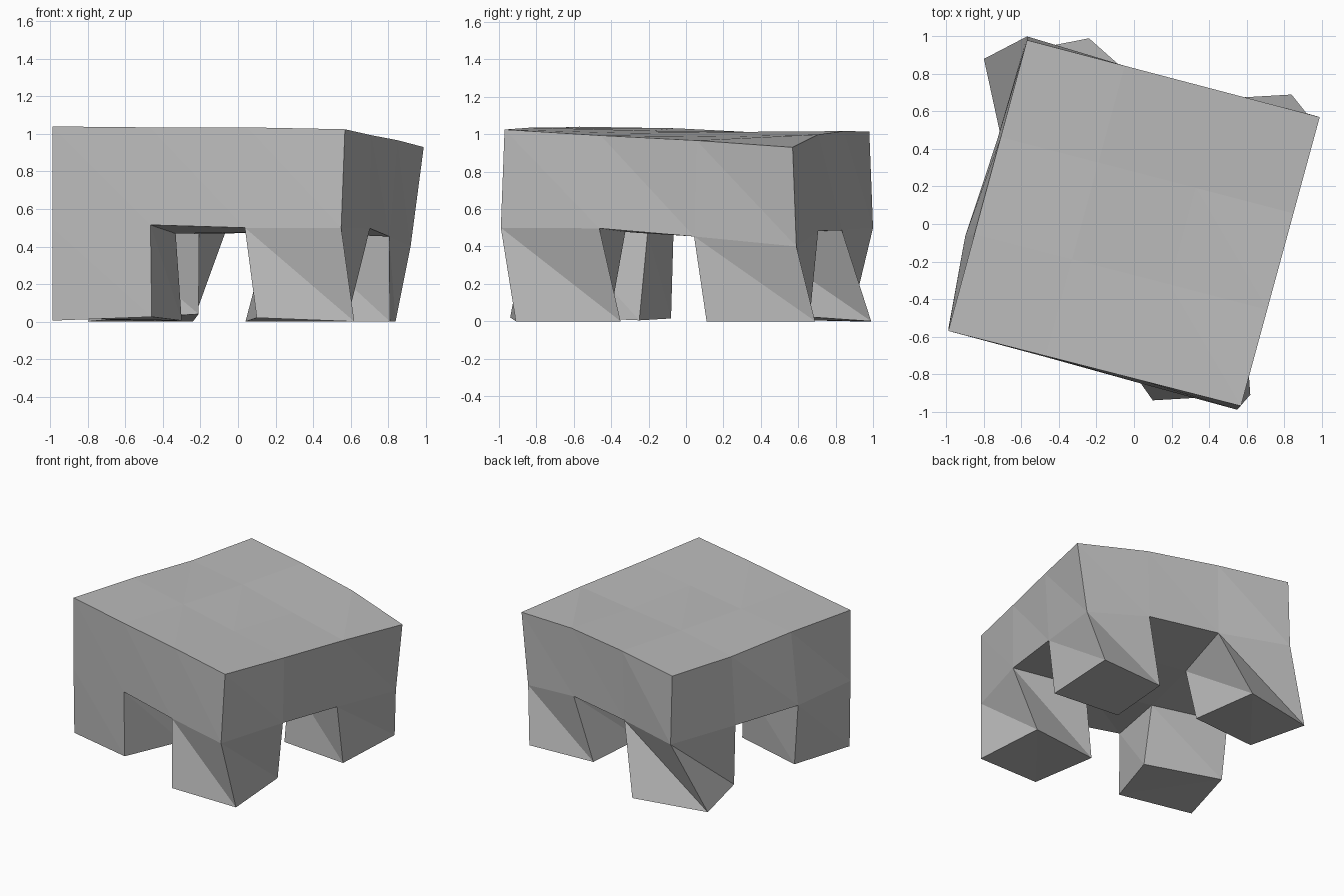
import bpy
import bmesh
from mathutils import Vector

cube = bpy.data.objects.get("Cube")
if cube:
    bpy.data.objects.remove(cube, do_unlink=True)

grey = bpy.data.materials.new("plain_grey")
grey.use_nodes = True
colour = (0.5, 0.5, 0.5, 1)
grey.diffuse_color = colour
grey.node_tree.nodes["Principled BSDF"].inputs["Base Color"].default_value = colour


def lattice(a, b, c, d, shifts):
    """4 x 4 points between four corners, with small hand-made shifts."""
    a, b, c, d = map(Vector, (a, b, c, d))
    points = {}
    for i in range(4):
        for j in range(4):
            p = a.lerp(b, i / 3).lerp(d.lerp(c, i / 3), j / 3)
            points[i, j] = p + Vector(shifts.get((i, j), (0, 0, 0)))
    return points


def wall(upper, lower):
    """Triangulated side walls between two matching counterclockwise loops."""
    faces = []
    n = len(upper)
    for k in range(n):
        m = (k + 1) % n
        faces.append((upper[k], lower[k], lower[m]))
        faces.append((upper[k], lower[m], upper[m]))
    return faces


def cell(points, i, j):
    return [points[i, j], points[i + 1, j], points[i + 1, j + 1], points[i, j + 1]]


def build(name, faces):
    bm = bmesh.new()
    for face in faces:
        bm.faces.new([bm.verts.new(p) for p in face])
    bmesh.ops.remove_doubles(bm, verts=bm.verts, dist=0.0005)
    bmesh.ops.triangulate(bm, faces=[f for f in bm.faces if len(f.verts) > 3])
    mesh = bpy.data.meshes.new(name)
    bm.to_mesh(mesh)
    bm.free()
    mesh.materials.append(grey)
    bpy.context.collection.objects.link(bpy.data.objects.new(name, mesh))


# Uneven top and underside of the slab
top = lattice((-.99, -.57, 1.04), (.57, -.97, 1.025), (.99, .57, .93), (-.57, .98, 1.015),
              {(3, 2): (0, 0, .005), (2, 3): (0, 0, .04), (1, 3): (0, 0, .03), (0, 2): (0, 0, -.018),
               (2, 0): (0, 0, .005), (1, 2): (0, 0, .01), (2, 2): (0, 0, .005)})
under = lattice((-.99, -.57, .5), (.55, -.99, .5), (.92, .59, .4), (-.57, 1, .5),
                {(1, 0): (.01, 0, .015), (3, 1): (.03, 0, .03), (3, 2): (.01, -.02, .02),
                 (2, 3): (.03, -.02, .05), (1, 3): (.01, -.03, .02),
                 (0, 1): (-.05, -.02, -.02), (0, 2): (-.02, -.03, -.02),
                 (1, 1): (.01, -.02, -.02), (1, 2): (0, -.03, -.01), (2, 2): (0, 0, .02)})

# Slab: top, four sides and the underside between the legs
cells = [(i, j) for i in range(3) for j in range(3)]
rim = [(k, 0) for k in range(3)] + [(3, k) for k in range(3)]
rim += [(3 - k, 3) for k in range(3)] + [(0, 3 - k) for k in range(3)]
slab = [cell(top, i, j) for i, j in cells]
slab += [cell(under, i, j)[::-1] for i, j in cells if i == 1 or j == 1]
slab += wall([top[k] for k in rim], [under[k] for k in rim])
build("slab", slab)

# Legs: corner cells running down to twisted feet
feet = {
    "front_right_leg": (0, 0, [(-.99, -.56, .005), (-.46, -.71, .025), (-.3, -.25, .005), (-.86, -.08, .015)]),
    "front_left_leg": (2, 0, [(.1, -.94, .02), (.62, -.91, 0), (.58, -.35, 0), (.04, -.41, 0)]),
    "back_left_leg": (2, 2, [(.28, .16, 0), (.81, .11, 0), (.84, .69, 0), (.32, .66, 0)]),
    "back_right_leg": (0, 2, [(-.7, .42, .01), (-.21, .42, .04), (-.24, .99, 0), (-.8, .88, 0)]),
}
for name, (i, j, foot) in feet.items():
    sole = [Vector(p) for p in foot]
    build(name, wall(cell(under, i, j), sole) + [sole[::-1]])
